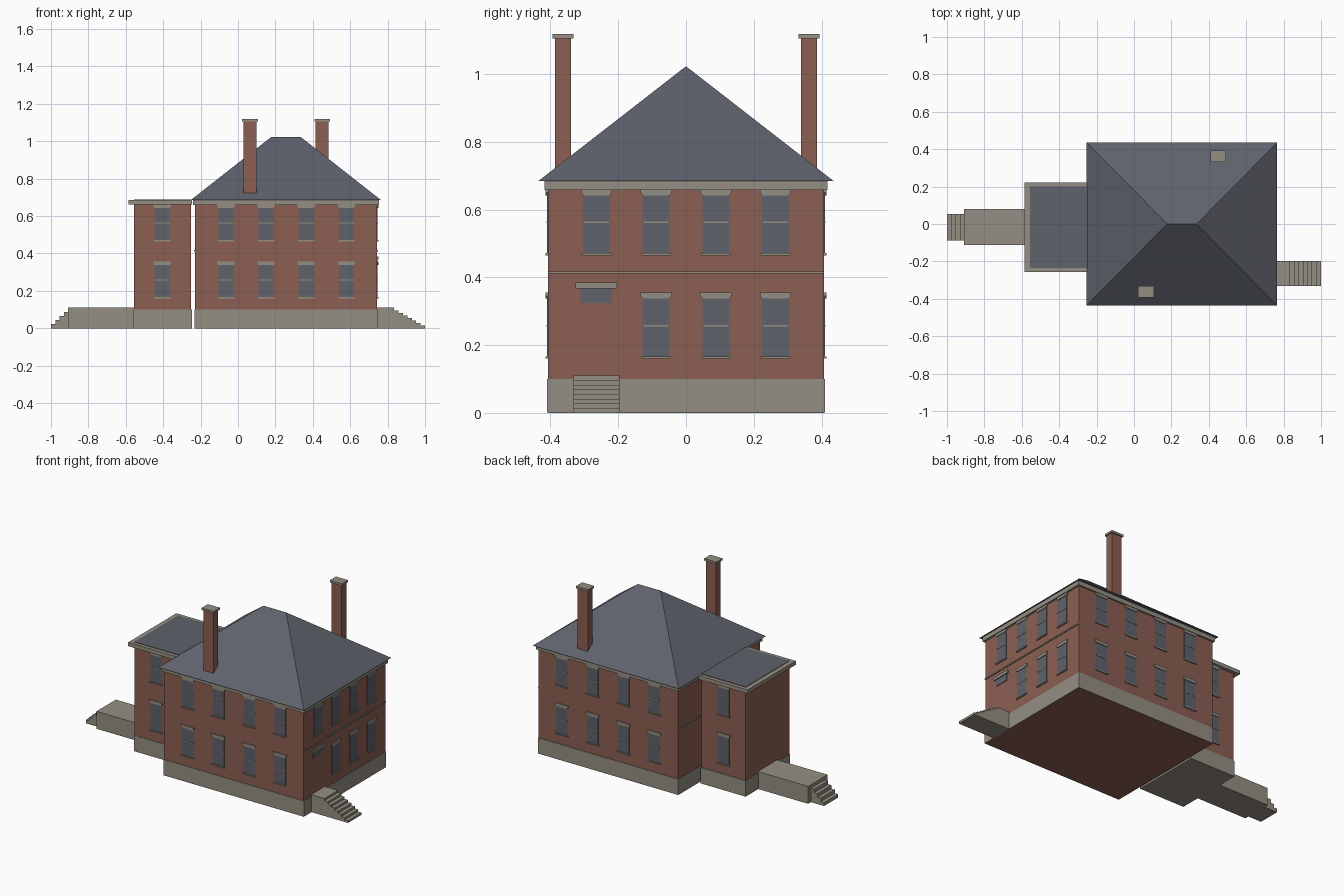
import bpy
from math import radians
from mathutils import Matrix, Vector

cube = bpy.data.objects.get("Cube")
if cube:
    bpy.data.objects.remove(cube)


def material(name, colour):
    m = bpy.data.materials.new(name)
    m.use_nodes = True
    m.diffuse_color = (*colour, 1)
    m.node_tree.nodes["Principled BSDF"].inputs["Base Color"].default_value = (*colour, 1)
    return m


BRICK = material("red brick", (0.26, 0.113, 0.084))
SLATE = material("grey slate", (0.113, 0.122, 0.147))
STONE = material("pale stone", (0.30, 0.274, 0.228))


def mesh(name, verts, faces, mat):
    me = bpy.data.meshes.new(name)
    me.from_pydata(verts, [], faces)
    me.materials.append(mat)
    ob = bpy.data.objects.new(name, me)
    bpy.context.collection.objects.link(ob)
    return ob


def prism(name, profile, depth, mat, place=Matrix()):
    """Extrude an anticlockwise (x, z) profile from y = depth[1] to y = depth[0]."""
    n = len(profile)
    verts = [place @ Vector((x, y, z)) for y in depth for x, z in profile]
    faces = [tuple(range(n)), tuple(reversed(range(n, 2 * n)))]
    faces += [(i, i + n, (i + 1) % n + n, (i + 1) % n) for i in range(n)]
    return mesh(name, verts, faces, mat)


def box(name, x, y, z, mat, place=Matrix()):
    profile = [(x[0], z[0]), (x[1], z[0]), (x[1], z[1]), (x[0], z[1])]
    return prism(name, profile, y, mat, place)


def wall_frame(x, y, angle):
    """Local frame of a wall: its outside is -y, and x runs along it."""
    return Matrix.Translation((x, y, 0)) @ Matrix.Rotation(radians(angle), 4, "Z")


def window(name, place, base):
    box(name + "_glass", (-0.04, 0.04), (-0.003, 0.004), (base, base + 0.175), SLATE, place)
    box(name + "_rail", (-0.04, 0.04), (-0.005, 0.004), (base + 0.09, base + 0.095), STONE, place)
    box(name + "_sill", (-0.044, 0.044), (-0.008, 0.004), (base - 0.005, base + 0.002), STONE, place)
    top = base + 0.172
    lintel = [(-0.039, top), (0.039, top), (0.046, top + 0.008), (0.046, top + 0.019),
              (-0.046, top + 0.019), (-0.046, top + 0.008)]
    prism(name + "_lintel", lintel, (-0.007, 0.004), STONE, place)


# Main block: walls, foundation, cornice
box("main_walls", (-0.23, 0.743), (-0.407, 0.407), (0, 0.67), BRICK)
box("main_foundation", (-0.233, 0.746), (-0.41, 0.41), (0.001, 0.10), STONE)
box("main_cornice", (-0.24, 0.755), (-0.417, 0.417), (0.658, 0.686), STONE)

# Hipped roof
eave = [(-0.253, -0.435), (0.765, -0.435), (0.765, 0.435), (-0.253, 0.435)]
mesh("hipped_roof",
     [(x, y, 0.685) for x, y in eave] + [(0.178, 0, 1.023), (0.335, 0, 1.023)],
     [(3, 2, 1, 0), (0, 1, 5, 4), (1, 2, 5), (2, 3, 4, 5), (3, 0, 4)], SLATE)

# Belt courses on the two end walls
for name, x in (("right", 0.743), ("left", -0.23)):
    box("belt_course_" + name, (x - 0.005, x + 0.005), (-0.407, 0.407), (0.411, 0.418), STONE)

# Chimneys
for name, x, y in (("front", 0.064, -0.363), ("back", 0.45, 0.363)):
    box(name + "_chimney", (x - 0.035, x + 0.035), (y - 0.023, y + 0.023), (0.72, 1.105), BRICK)
    box(name + "_chimney_cap", (x - 0.042, x + 0.042), (y - 0.031, y + 0.031), (1.105, 1.118), STONE)

# Wing: walls, foundation, stone rim, flat roof
box("wing_walls", (-0.557, -0.25), (-0.235, 0.203), (0.08, 0.67), BRICK)
box("wing_foundation", (-0.56, -0.245), (-0.238, 0.206), (0, 0.10), STONE)
box("wing_cornice", (-0.586, -0.245), (-0.257, 0.223), (0.662, 0.686), STONE)
box("wing_roof", (-0.557, -0.245), (-0.235, 0.2), (0.68, 0.689), SLATE)

# Windows
for row, base in (("lower", 0.165), ("upper", 0.47)):
    for i in range(4):
        x = -0.065 + 0.215 * i
        window(f"front_{row}_window_{i}", wall_frame(x, -0.407, 0), base)
        window(f"back_{row}_window_{i}", wall_frame(x, 0.407, 180), base)
        if row == "upper" or i > 0:
            window(f"side_{row}_window_{i}", wall_frame(0.743, -0.264 + 0.176 * i, 90), base)
    window(f"wing_front_{row}_window", wall_frame(-0.405, -0.235, 0), base)
    window(f"wing_back_{row}_window", wall_frame(-0.405, 0.203, 180), base)

# Side entrance: transom light and lintel
door = wall_frame(0.743, -0.265, 90)
box("door_transom", (-0.047, 0.047), (-0.003, 0.004), (0.325, 0.37), SLATE, door)
box("door_lintel", (-0.061, 0.061), (-0.008, 0.004), (0.367, 0.385), STONE, door)


def steps(name, landing, start, end, count, y, top):
    """Landing from x = landing to start, then steps down to x = end."""
    tread, rise = (end - start) / count, top / (count + 1)
    pts = [(landing, 0), (landing, top)]
    for i in range(count + 1):
        x = start + tread * i
        pts += [(x, top - rise * i), (x, max(0, top - rise * (i + 1)))]
    if end > start:
        pts.reverse()
    prism(name, pts, y, STONE)


# Entrance stairs and the wing's porch
steps("side_stairs", 0.743, 0.835, 1.0, 7, (-0.332, -0.197), 0.11)
box("porch", (-0.908, -0.555), (-0.113, 0.08), (0, 0.11), STONE)
steps("porch_steps", -0.9, -0.908, -1.0, 4, (-0.087, 0.053), 0.11)
